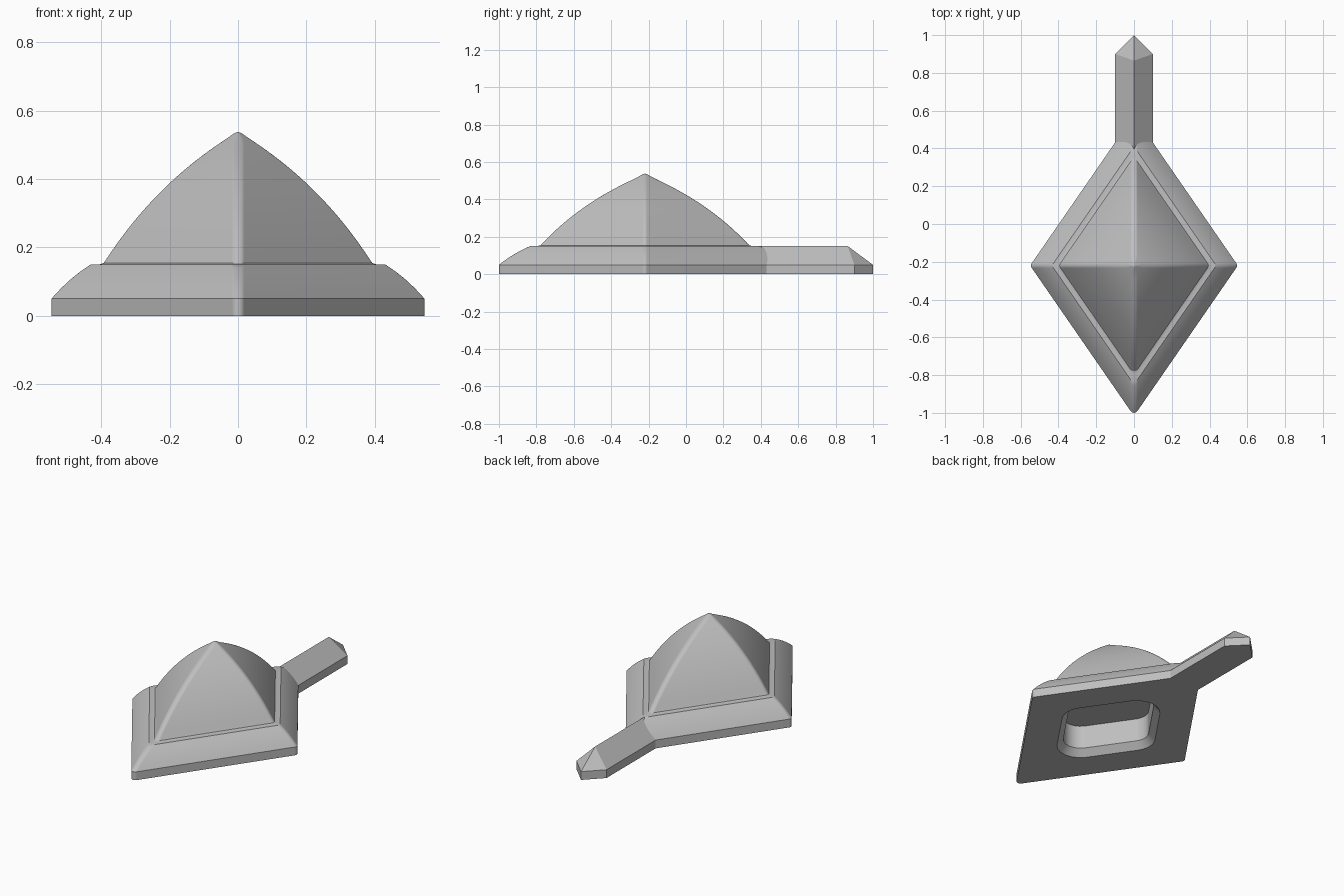
import bpy
import bmesh
import math
from mathutils import Vector

if "Cube" in bpy.data.objects:
    bpy.data.objects.remove(bpy.data.objects["Cube"], do_unlink=True)

CENTRE_Y = -0.22
STRETCH = 1.448          # rhombus length over width
CORNER_STEPS = 6

grey = bpy.data.materials.new("plain_grey")
grey.use_nodes = True
colour = (0.52, 0.52, 0.52, 1)
grey.diffuse_color = colour
grey.node_tree.nodes["Principled BSDF"].inputs["Base Color"].default_value = colour


def rounded_rhombus(half, radius):
    """Points of a rhombus outline with round corners."""
    r = min(radius, half * 0.5)
    phi = math.atan2(1, STRETCH)
    reach_x = half - r / math.cos(phi)
    reach_y = half * STRETCH - r / math.sin(phi)
    points = []
    for k in range(4):
        mid = k * math.pi / 2
        spread = phi if k % 2 == 0 else math.pi / 2 - phi
        cx, cy = reach_x * round(math.cos(mid)), reach_y * round(math.sin(mid))
        for i in range(CORNER_STEPS + 1):
            t = mid + spread * (2 * i / CORNER_STEPS - 1)
            points.append((cx + r * math.cos(t), CENTRE_Y + cy + r * math.sin(t)))
    return points


def bow(start, control, end, steps):
    """Points of a curved profile section."""
    a, b, c = Vector(start), Vector(control), Vector(end)
    ts = [i / steps for i in range(steps + 1)]
    return [tuple(a * (1 - t) ** 2 + b * 2 * t * (1 - t) + c * t * t) for t in ts]


def finish(bm, name):
    bmesh.ops.recalc_face_normals(bm, faces=bm.faces)
    mesh = bpy.data.meshes.new(name)
    bm.to_mesh(mesh)
    bm.free()
    obj = bpy.data.objects.new(name, mesh)
    bpy.context.collection.objects.link(obj)
    mesh.materials.append(grey)
    return obj


# Body: underside recess, chamfered rim, skirt, step and domed pyramid
recess = [(0.282, 0.18, 0.095), (0.282, 0.04, 0.095), (0.325, 0.0, 0.13)]
profile = [(0.55, 0.0)]
profile += bow((0.55, 0.05), (0.497, 0.112), (0.435, 0.15), 8)
profile += [(0.41, 0.15), (0.398, 0.154)]
profile += bow((0.39, 0.165), (0.24, 0.396), (0.012, 0.534), 20)
sections = recess + [(half, z, 0.022) for half, z in profile]

bm = bmesh.new()
rings = [[bm.verts.new((x, y, z)) for x, y in rounded_rhombus(half, r)]
         for half, z, r in sections]
count = len(rings[0])
for low, high in zip(rings, rings[1:]):
    for i in range(count):
        j = (i + 1) % count
        bm.faces.new((low[i], low[j], high[j], high[i]))
bm.faces.new(rings[0])
apex = bm.verts.new((0, CENTRE_Y, 0.538))
for i in range(count):
    bm.faces.new((rings[-1][i], rings[-1][(i + 1) % count], apex))
body = finish(bm, "pointer_body")

# Arm: ridged bar with a pointed, hipped end
bm = bmesh.new()
start, shoulder, tip = 0.36, 0.9, 1.0
outline = [(-0.1, start), (0.1, start), (0.1, shoulder), (0, tip), (-0.1, shoulder)]
base = [bm.verts.new((x, y, 0)) for x, y in outline]
eave = [bm.verts.new((x, y, 0.05)) for x, y in outline]
ridge_in = bm.verts.new((0, start, 0.15))
ridge_out = bm.verts.new((0, 0.865, 0.15))
bm.faces.new(base)
for i in range(len(base)):
    j = (i + 1) % len(base)
    bm.faces.new((base[i], base[j], eave[j], eave[i]))
back_left, back_right, left, point, right = eave
for roof in ((back_left, back_right, ridge_in), (back_right, left, ridge_out, ridge_in),
             (left, point, ridge_out), (point, right, ridge_out),
             (right, back_left, ridge_in, ridge_out)):
    bm.faces.new(roof)
arm = finish(bm, "pointer_arm")

# Smooth the curved walls, keep the creases crisp
bpy.ops.object.select_all(action='DESELECT')
body.select_set(True)
bpy.context.view_layer.objects.active = body
bpy.ops.object.shade_smooth_by_angle(angle=math.radians(30))
body.modifiers.new("even_shading", 'WEIGHTED_NORMAL').keep_sharp = True
